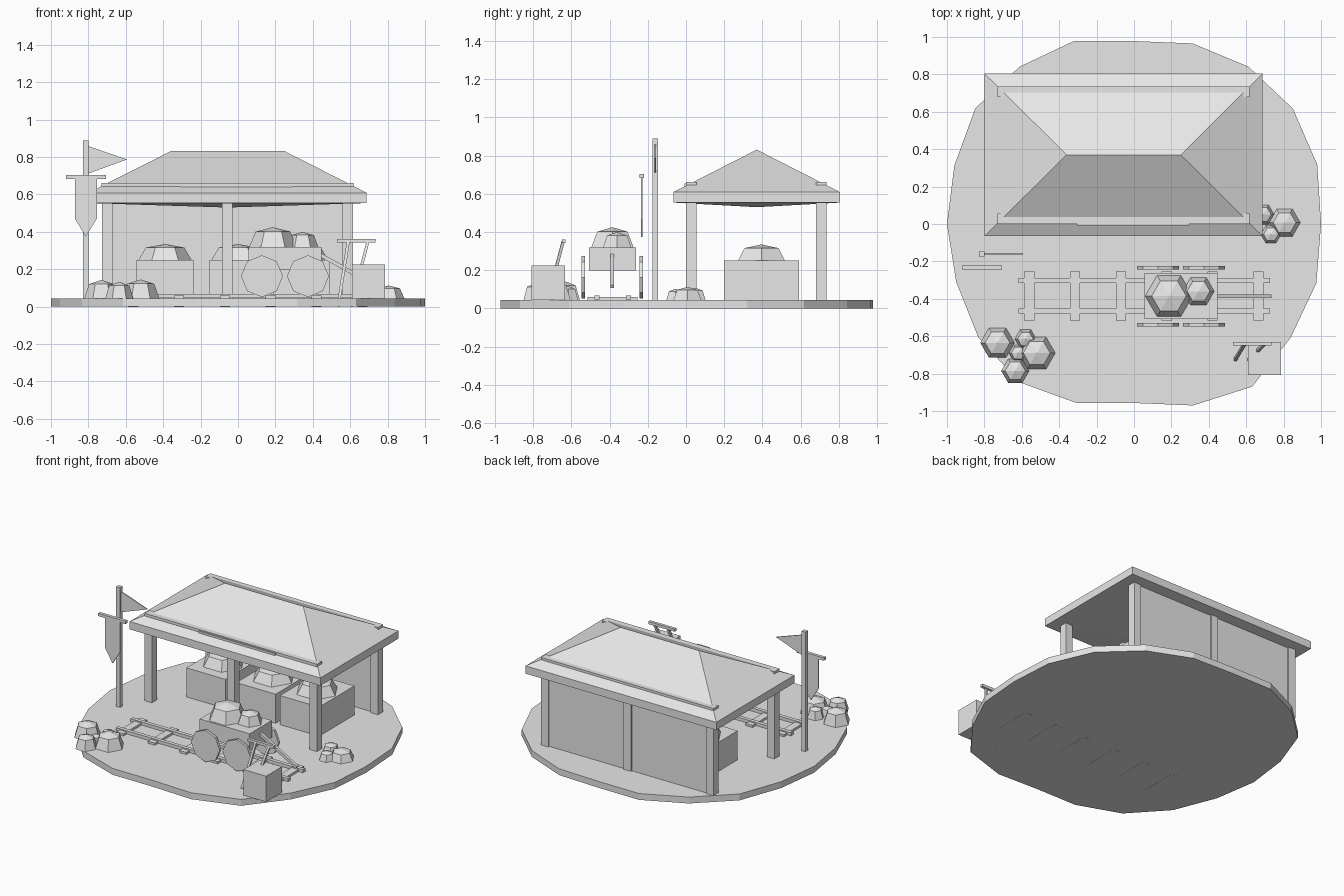
import bpy, bmesh, math
from mathutils import Vector

if "Cube" in bpy.data.objects:
    bpy.data.objects.remove(bpy.data.objects["Cube"])

grey = bpy.data.materials.new("plain grey")
grey.diffuse_color = (0.8, 0.8, 0.8, 1)
grey.use_nodes = True
grey.node_tree.nodes["Principled BSDF"].inputs["Base Color"].default_value = grey.diffuse_color


def make(name, verts, faces):
    me = bpy.data.meshes.new(name)
    me.from_pydata([tuple(v) for v in verts], [], faces)
    bm = bmesh.new()
    bm.from_mesh(me)
    bmesh.ops.recalc_face_normals(bm, faces=bm.faces)
    bm.to_mesh(me)
    bm.free()
    me.materials.append(grey)
    ob = bpy.data.objects.new(name, me)
    bpy.context.collection.objects.link(ob)
    return ob


def prism(name, ring, offset):
    """Extrude a closed ring of points along an offset vector."""
    n = len(ring)
    off = Vector(offset)
    verts = [Vector(p) for p in ring] + [Vector(p) + off for p in ring]
    faces = [tuple(range(n)), tuple(range(n, 2 * n))]
    faces += [(i, (i + 1) % n, n + (i + 1) % n, n + i) for i in range(n)]
    return make(name, verts, faces)


def box(name, x0, x1, y0, y1, z0, z1):
    ring = [(x0, y0, z0), (x1, y0, z0), (x1, y1, z0), (x0, y1, z0)]
    return prism(name, ring, (0, 0, z1 - z0))


def bar(name, a, b, w):
    """Square bar between two points."""
    a, b = Vector(a), Vector(b)
    d = (b - a).normalized()
    s = d.cross(Vector((0, 1, 0))).normalized() * w / 2
    t = s.cross(d).normalized() * w / 2
    return prism(name, [a + s + t, a + s - t, a - s - t, a - s + t], b - a)


def dome(name, x, y, z, r, h):
    """Six-sided two-step mound."""
    verts = []
    for rr, zz in ((r, z), (r * 0.72, z + h * 0.78)):
        for i in range(6):
            a = i * math.pi / 3
            verts.append((x + rr * math.cos(a), y + rr * math.sin(a), zz))
    verts.append((x, y, z + h))
    faces = [tuple(range(6))]
    for i in range(6):
        j = (i + 1) % 6
        faces += [(i, j, j + 6, i + 6), (i + 6, j + 6, 12)]
    return make(name, verts, faces)


G = 0.045  # ground level

# Uneven round ground slab
radii = [1, 1.03, 1.05, 1.04, 1.015, .978, 1.03, 1.04, 1.05, 1.01,
         1, 1, 1.03, 1.045, 1.005, .957, 1.02, 1.075, 1.035, 1.025]
prism("ground_slab", [(r * math.cos(i * math.pi / 10), r * math.sin(i * math.pi / 10), 0)
                      for i, r in enumerate(radii)], (0, 0, G))

# Hipped roof with slightly sagging underside
x0, x1, y0, y1 = -0.8, 0.688, -0.065, 0.805
rv = [(x, y, z) for z in (0.554, 0.609) for x, y in ((x0, y0), (x1, y0), (x1, y1), (x0, y1))]
rv += [(-0.36, 0.37, 0.831), (0.25, 0.37, 0.831), (-0.057, 0.37, 0.53)]
rf = [(i, (i + 1) % 4, 4 + (i + 1) % 4, 4 + i) for i in range(4)]
rf += [(i, (i + 1) % 4, 10) for i in range(4)]
rf += [(4, 5, 9, 8), (5, 6, 9), (6, 7, 8, 9), (7, 4, 8)]
make("roof", rv, rf)

# Posts, beams and back wall
for side, y in (("front", 0.028), ("back", 0.708)):
    for i, x in enumerate((-0.7, -0.057, 0.587)):
        box(f"{side}_post_{i + 1}", x - 0.028, x + 0.028, y - 0.028, y + 0.028, G, 0.6)
    box(f"{side}_beam", -0.73, 0.617, y - 0.028, y + 0.028, 0.61, 0.661)
box("front_beam_plate", -0.305, 0.295, -0.007, 0.03, 0.61, 0.653)
box("back_wall", -0.7, 0.59, 0.695, 0.725, G, 0.56)

# Crates filled with ore
for i, x in enumerate((-0.39, 0.0, 0.34)):
    box(f"ore_crate_{i + 1}", x - 0.153, x + 0.153, 0.2, 0.592, G, 0.25)
    dome(f"crate_ore_{i + 1}", x, 0.395, 0.248, 0.143, 0.087)

# Track
for i in range(6):
    x = -0.56 + 0.245 * i
    box(f"track_tie_{i + 1}", x - 0.027, x + 0.027, -0.515, -0.253, -0.001, 0.06)
for name, y in (("front_rail", -0.466), ("back_rail", -0.302)):
    box(name, -0.617, 0.727, y - 0.013, y + 0.013, 0.046, 0.068)

# Cart with ore, wheels and pull handle
box("cart_body", 0.057, 0.447, -0.508, -0.262, 0.2, 0.32)
dome("cart_ore_large", 0.187, -0.385, 0.318, 0.128, 0.107)
dome("cart_ore_small", 0.345, -0.36, 0.318, 0.085, 0.082)
for side, y in (("front", -0.547), ("back", -0.243)):
    for i, x in enumerate((0.128, 0.374)):
        ring = [(x + 0.112 * math.cos(k * math.pi / 4), y, 0.163 + 0.112 * math.sin(k * math.pi / 4))
                for k in range(8)]
        prism(f"{side}_cart_wheel_{i + 1}", ring, (0, 0.018, 0))
bar("cart_handle", (0.44, -0.386, 0.277), (0.73, -0.386, 0.115), 0.02)

# Tool bin with leaning tools
box("tool_bin", 0.61, 0.785, -0.808, -0.632, G, 0.226)
bar("tool_handle_1", (0.535, -0.735, 0.002), (0.59, -0.643, 0.35), 0.016)
bar("tool_handle_2", (0.605, -0.735, 0.002), (0.695, -0.643, 0.35), 0.016)
box("tool_head", 0.53, 0.735, -0.65, -0.63, 0.343, 0.362)

# Flag pole with pennant, and a banner hanging in front of it
fy, by = -0.16, -0.232
box("flag_pole", -0.828, -0.798, fy - 0.014, fy + 0.014, G, 0.889)
box("banner_bar", -0.92, -0.707, by - 0.011, by + 0.011, 0.683, 0.703)
prism("pennant", [(-0.805, fy - 0.004, 0.86), (-0.805, fy - 0.004, 0.71), (-0.593, fy - 0.004, 0.787)],
      (0, 0.008, 0))
prism("banner", [(-0.872, by - 0.004, 0.69), (-0.872, by - 0.004, 0.47), (-0.814, by - 0.004, 0.375),
                 (-0.755, by - 0.004, 0.47), (-0.755, by - 0.004, 0.69)], (0, 0.008, 0))

# Loose rocks on the ground
rocks = [(-0.73, -0.635, 0.092, 0.1), (-0.58, -0.615, 0.058, 0.075), (-0.52, -0.69, 0.1, 0.102),
         (-0.635, -0.785, 0.075, 0.09), (-0.62, -0.69, 0.05, 0.06),
         (0.805, 0.007, 0.085, 0.07), (0.732, -0.055, 0.055, 0.06), (0.69, 0.05, 0.06, 0.065)]
for i, (x, y, r, h) in enumerate(rocks):
    dome(f"rock_{i + 1}", x, y, G - 0.002, r, h)
